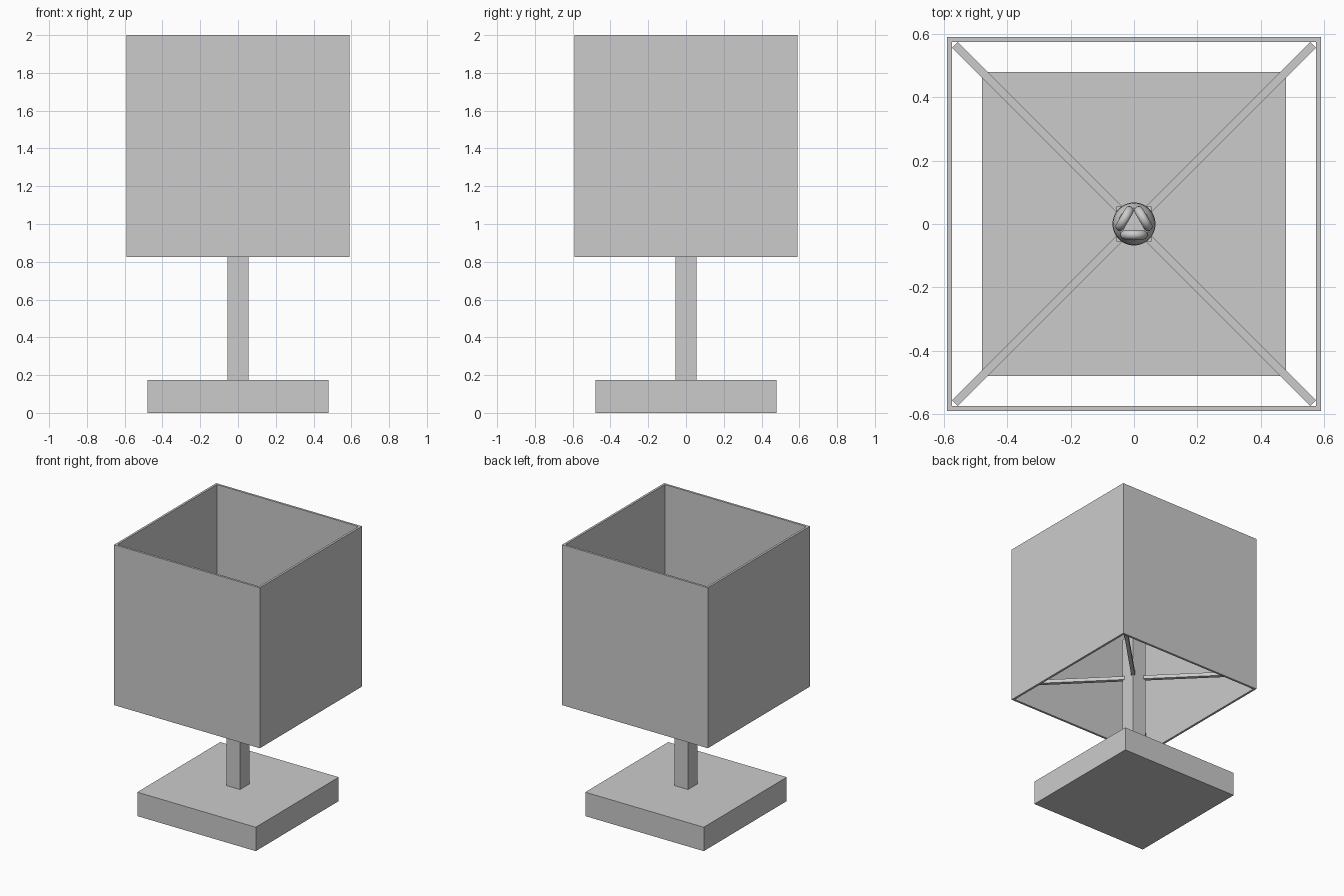
import bpy, bmesh, math
from mathutils import Matrix, Vector

if "Cube" in bpy.data.objects:
    bpy.data.objects.remove(bpy.data.objects["Cube"])


def new_object(name, bm):
    bmesh.ops.recalc_face_normals(bm, faces=bm.faces)
    mesh = bpy.data.meshes.new(name)
    bm.to_mesh(mesh)
    bm.free()
    obj = bpy.data.objects.new(name, mesh)
    bpy.context.collection.objects.link(obj)
    return obj


def box(name, size, center, angle=0):
    bm = bmesh.new()
    bmesh.ops.create_cube(bm, size=1)
    turn = Matrix.Rotation(angle, 4, 'Z')
    bm.transform(turn @ Matrix.Translation(center) @ Matrix.Diagonal((*size, 1)))
    return new_object(name, bm)


def smooth(obj):
    bpy.ops.object.select_all(action='DESELECT')
    obj.select_set(True)
    bpy.context.view_layer.objects.active = obj
    bpy.ops.object.shade_smooth_by_angle(angle=math.radians(40))


# Base slab and square post
box("base", (0.96, 0.96, 0.175), (0, 0, 0.0875))
box("post", (0.11, 0.11, 1.085), (0, 0, 0.7125))

# Hollow square shade, open at top and bottom
OUT, INN, Z0, Z1 = 0.59, 0.574, 0.825, 2.0
bm = bmesh.new()
corners = [(-1, -1), (1, -1), (1, 1), (-1, 1)]
rings = [[bm.verts.new((x * r, y * r, z)) for x, y in corners]
         for r, z in ((OUT, Z0), (OUT, Z1), (INN, Z1), (INN, Z0))]
for k in range(4):
    a, b = rings[k], rings[(k + 1) % 4]
    for i in range(4):
        j = (i + 1) % 4
        bm.faces.new((a[i], a[j], b[j], b[i]))
new_object("shade", bm)

# Diagonal struts from the post to the shade corners
W = 0.026
START, END = 0.055, INN * math.sqrt(2) - W / 2
for i in range(4):
    box(f"strut_{i + 1}", (END - START, W, W), ((START + END) / 2, 0, 0.95),
        math.radians(45 + 90 * i))

# Rounded bulb housing, turned from a profile
profile = [(0, 1.25), (0.05, 1.25), (0.068, 1.28), (0.066, 1.31),
           (0.060, 1.335), (0.05, 1.352), (0, 1.355)]
bm = bmesh.new()
pts = [bm.verts.new((r, 0, z)) for r, z in profile]
edges = [bm.edges.new(p) for p in zip(pts, pts[1:])]
bmesh.ops.spin(bm, geom=pts + edges, axis=(0, 0, 1), cent=(0, 0, 0),
               angle=math.tau, steps=32)
bmesh.ops.remove_doubles(bm, verts=bm.verts, dist=1e-4)
smooth(new_object("bulb_housing", bm))

# Three bent U-shaped bulb tubes around the centre
LEG, TUBE, OFF, N, SIDES = 0.029, 0.0145, -0.034, 12, 14
path = [(LEG, 1.34, 0)]
path += [(LEG * math.cos(t), 1.55 + LEG * math.sin(t), t)
         for t in (math.pi * i / N for i in range(N + 1))]
path += [(-LEG, 1.34, math.pi)]
for k in range(3):
    bm = bmesh.new()
    loops = []
    for x, z, t in path:
        out = Vector((math.cos(t), 0, math.sin(t)))
        loop = []
        for s in range(SIDES):
            a = math.tau * s / SIDES
            p = Vector((x, OFF, z)) + TUBE * (math.cos(a) * out + math.sin(a) * Vector((0, 1, 0)))
            loop.append(bm.verts.new(p))
        loops.append(loop)
    for a, b in zip(loops, loops[1:]):
        for s in range(SIDES):
            n = (s + 1) % SIDES
            bm.faces.new((a[s], a[n], b[n], b[s]))
    bm.faces.new(loops[0])
    bm.faces.new(loops[-1])
    bm.transform(Matrix.Rotation(math.tau * k / 3, 4, 'Z'))
    smooth(new_object(f"bulb_tube_{k + 1}", bm))
